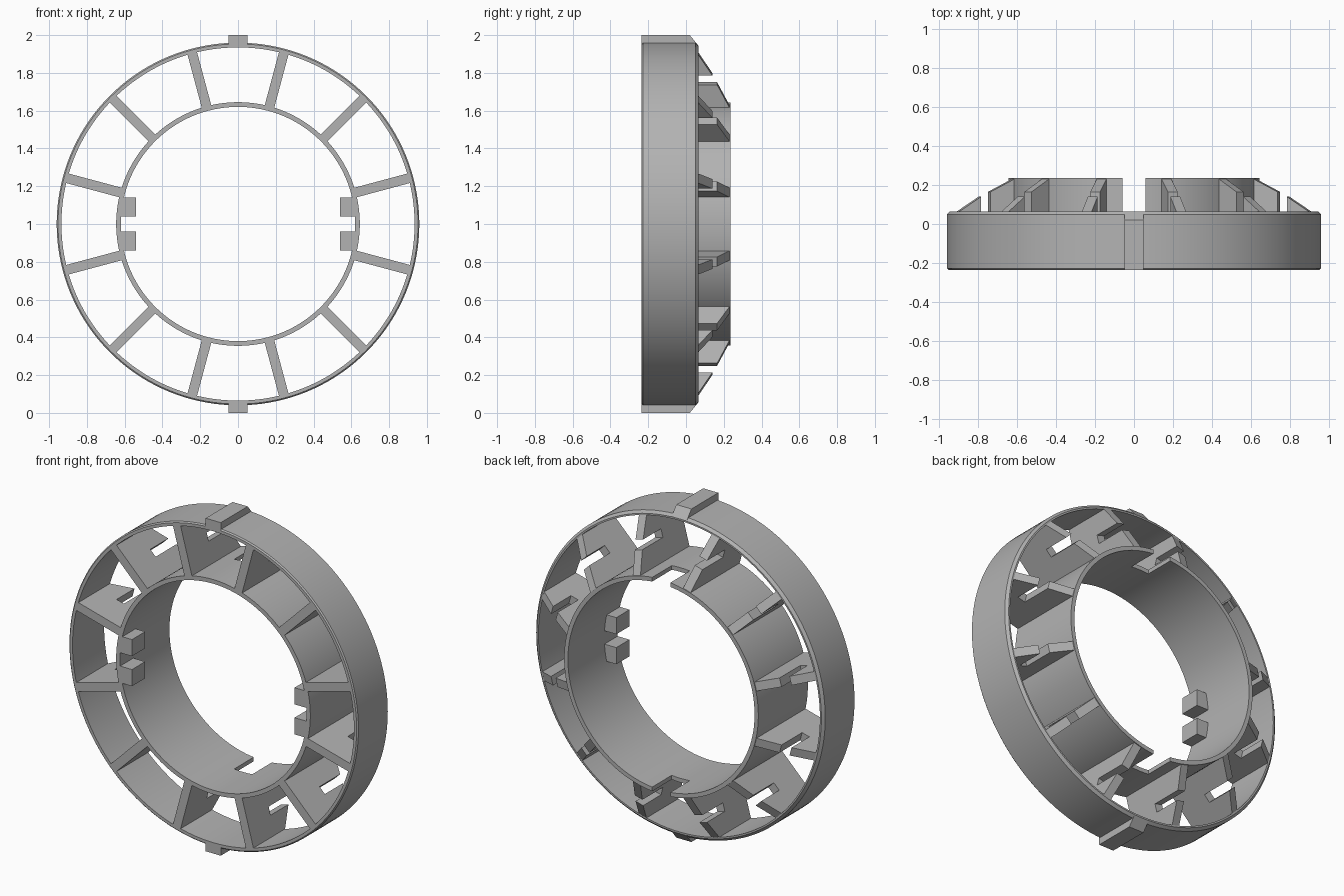
import bpy, bmesh, math
from mathutils import Matrix, Vector

cube = bpy.data.objects.get("Cube")
if cube:
    bpy.data.objects.remove(cube, do_unlink=True)

GREY = (0.45, 0.45, 0.45, 1)
mat = bpy.data.materials.new("plain grey")
mat.use_nodes = True
mat.diffuse_color = GREY
mat.node_tree.nodes["Principled BSDF"].inputs["Base Color"].default_value = GREY

FRONT, RIM_BACK, BACK = -0.235, 0.065, 0.235
CENTRE = Vector((0, 0, 1))


def finish(bm, name, smooth=False):
    bmesh.ops.recalc_face_normals(bm, faces=bm.faces)
    mesh = bpy.data.meshes.new(name)
    bm.to_mesh(mesh)
    bm.free()
    mesh.materials.append(mat)
    obj = bpy.data.objects.new(name, mesh)
    bpy.context.collection.objects.link(obj)
    if smooth:
        bpy.ops.object.select_all(action='DESELECT')
        obj.select_set(True)
        bpy.context.view_layer.objects.active = obj
        bpy.ops.object.shade_smooth_by_angle(angle=math.radians(30))
    return obj


def ring(name, profile, segments=144):
    """Turn a closed (radius, y) profile around the y axis."""
    bm = bmesh.new()
    loops = []
    for i in range(segments):
        a = math.tau * i / segments
        loops.append([bm.verts.new((r * math.cos(a), y, 1 + r * math.sin(a))) for r, y in profile])
    n = len(profile)
    for i, loop in enumerate(loops):
        after = loops[(i + 1) % segments]
        for j in range(n):
            k = (j + 1) % n
            bm.faces.new((loop[j], loop[k], after[k], after[j]))
    return finish(bm, name, True)


def plate(name, profile, width, angle):
    """Extrude a (radius, y) profile sideways and turn it to its angle."""
    bm = bmesh.new()
    face = bm.faces.new([bm.verts.new((r, y, -width / 2)) for r, y in profile])
    out = bmesh.ops.extrude_face_region(bm, geom=[face])
    moved = [v for v in out["geom"] if isinstance(v, bmesh.types.BMVert)]
    bmesh.ops.translate(bm, verts=moved, vec=(0, 0, width))
    turn = Matrix.Translation(CENTRE) @ Matrix.Rotation(-angle, 4, 'Y')
    bmesh.ops.transform(bm, matrix=turn, verts=bm.verts)
    return finish(bm, name)


def box(name, low, high):
    low, high = Vector(low), Vector(high)
    bm = bmesh.new()
    bmesh.ops.create_cube(bm, size=1)
    bmesh.ops.scale(bm, vec=high - low, verts=bm.verts)
    bmesh.ops.translate(bm, vec=(low + high) / 2, verts=bm.verts)
    return finish(bm, name)


# Outer rim with small edge chamfers
ring("outer_rim", [(0.935, FRONT), (0.953, FRONT), (0.96, FRONT + 0.007),
                   (0.96, 0.05), (0.945, RIM_BACK), (0.935, RIM_BACK)])

# Inner sleeve, notched at the back of its top and bottom
sleeve = ring("inner_sleeve", [(0.62, FRONT), (0.645, FRONT), (0.645, BACK), (0.62, BACK)])
cutter = box("notch_cutter", (-0.06, 0.05, 0), (0.06, 0.4, 2))
cutter.hide_render = True
cutter.hide_viewport = True
notch = sleeve.modifiers.new("notches", 'BOOLEAN')
notch.operation = 'DIFFERENCE'
notch.solver = 'EXACT'
notch.object = cutter
bpy.context.view_layer.objects.active = sleeve
bpy.context.view_layer.update()
bpy.ops.object.modifier_apply(modifier=notch.name)
bpy.data.objects.remove(cutter, do_unlink=True)

# Spokes with a slot and two sloping teeth at the back
spoke = [(0.635, FRONT), (0.942, FRONT), (0.942, 0.06), (0.82, 0.14),
         (0.82, -0.03), (0.77, -0.03), (0.77, 0.165), (0.635, BACK)]
for i in range(12):
    plate(f"spoke_{i + 1}", spoke, 0.052, math.radians(15 + 30 * i))

# Locating tabs at the top and bottom of the rim
tab = [(0.94, FRONT), (1.0, FRONT), (1.0, 0.02), (0.945, RIM_BACK), (0.94, RIM_BACK)]
for name, side in (("top_tab", 1), ("bottom_tab", -1)):
    plate(name, tab, 0.1, side * math.pi / 2)

# Paired blocks inside the sleeve
for side, side_name in ((1, "left"), (-1, "right")):
    for level, level_name in ((1, "upper"), (-1, "lower")):
        xs = sorted((side * 0.54, side * 0.63))
        zs = sorted((1 + level * 0.04, 1 + level * 0.14))
        box(f"{side_name}_{level_name}_block", (xs[0], FRONT, zs[0]), (xs[1], -0.11, zs[1]))
